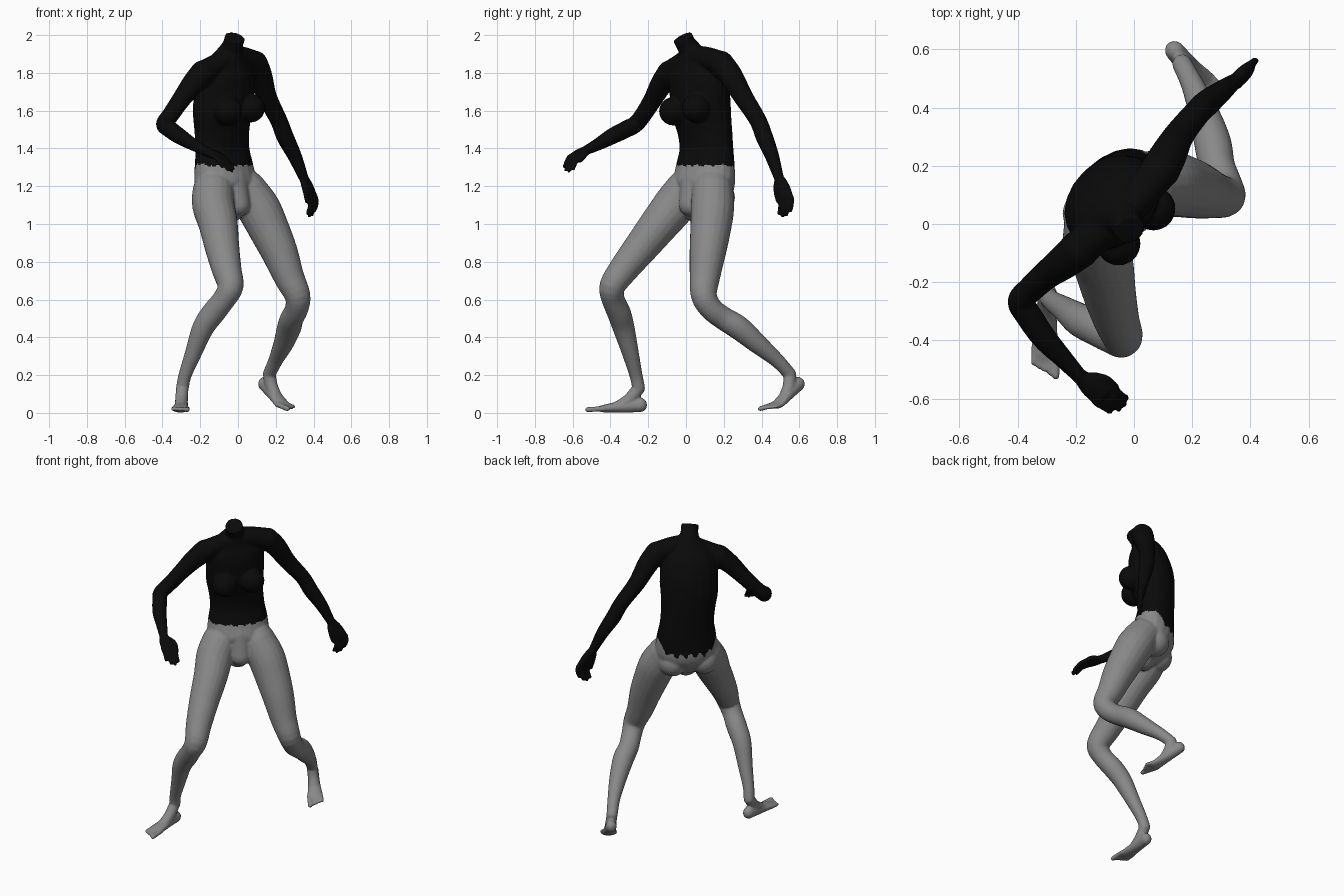
import bpy, bmesh, math
from mathutils import Vector

cube = bpy.data.objects.get("Cube")
if cube:
    bpy.data.objects.remove(cube, do_unlink=True)

D = math.sqrt(0.5)
LEFT = Vector((D, D, 0))      # the body's own left
FRONT = Vector((D, -D, 0))    # the way the chest faces
UP = Vector((0, 0, 1))
SIDES = 20
bm = bmesh.new()


def material(name, rgb):
    m = bpy.data.materials.new(name)
    m.use_nodes = True
    m.diffuse_color = (*rgb, 1)
    bsdf = m.node_tree.nodes["Principled BSDF"]
    bsdf.inputs["Base Color"].default_value = (*rgb, 1)
    bsdf.inputs["Roughness"].default_value = 0.8
    return m


def body(l, f, z, a, b):
    """Row given as left, forward, height and two radii."""
    p = LEFT * l + FRONT * f
    return (p.x, p.y, z, a, b)


def spline(rows, steps=4):
    """Catmull-Rom through rows of x, y, z, radius, radius."""
    pts = [Vector((*r, r[3])) if len(r) == 4 else Vector(r) for r in rows]
    pts = [pts[0] * 2 - pts[1]] + pts + [pts[-1] * 2 - pts[-2]]
    out = []
    for p, q, r, s in zip(pts, pts[1:], pts[2:], pts[3:]):
        for i in range(steps):
            t = i / steps
            out.append((q * 2 + (r - p) * t + (p * 2 - q * 5 + r * 4 - s) * t ** 2
                        + (q * 3 - p - r * 3 + s) * t ** 3) / 2)
    return out + [pts[-2]]


def tube(rows, side=LEFT, flat_end=False):
    """Closed limb with elliptical rings and rounded ends."""
    pts = spline(rows)
    pos = [Vector(p[:3]) for p in pts]
    rings = []
    for i, p in enumerate(pts):
        tan = (pos[min(i + 1, len(pos) - 1)] - pos[max(i - 1, 0)]).normalized()
        rings.append((pos[i], tan, p[3], p[4]))

    def cap(ring, sign):
        c, tan, a, b = ring
        return [(c + tan * sign * min(a, b) * math.sin(w), tan, a * math.cos(w), b * math.cos(w))
                for w in (0.4, 0.8, 1.2, 1.45)]

    end = [] if flat_end else cap(rings[-1], 1)
    rings = cap(rings[0], -1)[::-1] + rings + end
    loops = []
    for c, tan, a, b in rings:
        u = (side - tan * side.dot(tan)).normalized()
        v = tan.cross(u)
        loops.append([bm.verts.new(c + u * a * math.cos(w) + v * b * math.sin(w))
                      for w in (math.tau * k / SIDES for k in range(SIDES))])
    for lo, hi in zip(loops, loops[1:]):
        for k in range(SIDES):
            n = (k + 1) % SIDES
            bm.faces.new((lo[k], lo[n], hi[n], hi[k]))
    bm.faces.new(loops[0][::-1])
    bm.faces.new(loops[-1])


def ball(l, f, z, r):
    b = bmesh.ops.create_icosphere(bm, subdivisions=3, radius=r)
    bmesh.ops.translate(bm, verts=b["verts"], vec=LEFT * l + FRONT * f + UP * z)


def foot(ankle, heel, sole, toe_dir, inner):
    """Heel, arch and five toes; inner points to the big toe."""
    ankle, heel, sole, t, s = map(Vector, (ankle, heel, sole, toe_dir, inner))
    t.normalize()
    s.normalize()
    mid = heel.lerp(sole, 0.5)
    tube([(*heel, .034, .038), (*mid, .037, .032), (*sole, .048, .021),
          (*(sole + t * .03), .046, .014)], s)
    tube([(*ankle, .033), (*(mid.lerp(ankle, 0.3)), .034), (*(sole.lerp(mid, 0.3)), .032, .018)], s)
    for i in range(5):
        base = sole + s * (.037 - .019 * i)
        tip = base + t * (.092 - .011 * i)
        r = .014 if i == 0 else .0105
        tube([(*base, r), (*base.lerp(tip, 0.6), r), (*tip, r)], s)


def hand(wrist, knuckle, finger_dir, side, curl):
    """Palm, four curled fingers and a thumb on the far side."""
    w, k, t, s, c = map(Vector, (wrist, knuckle, finger_dir, side, curl))
    t.normalize()
    s.normalize()
    tube([(*w, .026, .024), (*w.lerp(k, 0.5), .041, .025), (*k, .043, .019)], s)
    for i in range(4):
        base = k + s * (.024 * i - .036)
        length = (.085, .098, .092, .07)[i]
        tube([(*base, .0125), (*(base + t * length * .5), .0115),
              (*(base + t * length + c * .3 * length), .01)], s)
    root = w.lerp(k, 0.35) - s * .03
    tube([(*root, .016), (*(root - s * .02 + (k - w) * .4), .014),
          (*(root - s * .022 + (k - w) * .85 + c * .02), .011)], s)


# Trunk from crotch to open neck
tube([body(.01, -.06, 1.07, .07, .06), body(.015, -.09, 1.13, .15, .1),
      body(.02, -.11, 1.2, .188, .135), body(.02, -.125, 1.3, .185, .122),
      body(.018, -.135, 1.4, .168, .112), body(.01, -.13, 1.5, .168, .12),
      body(0, -.115, 1.6, .178, .135), body(0, -.1, 1.7, .18, .135),
      body(-.005, -.08, 1.8, .17, .115), body(-.01, -.06, 1.87, .12, .08),
      body(-.012, -.04, 1.92, .068, .062), body(-.018, -.02, 1.95, .054, .054),
      body(-.025, .003, 1.99, .054, .054)], flat_end=True)

# Shoulder girdle
tube([(-.185, -.085, 1.8, .064), (-.1, -.02, 1.85, .058), (-.04, .03, 1.88, .06),
      (.02, .1, 1.88, .06), (.09, .185, 1.85, .066)], UP)

# Bust, buttocks and lower belly
for sgn in (-1, 1):
    ball(.085 * sgn, .01, 1.605 + .008 * sgn, .076)
    ball(.095 * sgn + .01, -.135, 1.14, .09)
tube([body(.02, -.015, 1.1, .065, .06), body(.015, -.04, 1.24, .075, .06)])

# Arms
tube([(.09, .185, 1.85, .068), (.12, .24, 1.78, .063), (.155, .305, 1.67, .052),
      (.215, .38, 1.55, .046), (.25, .415, 1.46, .046), (.3, .455, 1.36, .038),
      (.345, .49, 1.25, .027)])
tube([(-.185, -.085, 1.8, .068), (-.24, -.13, 1.74, .06), (-.3, -.175, 1.66, .05),
      (-.355, -.225, 1.58, .046), (-.39, -.265, 1.53, .045), (-.365, -.31, 1.505, .046),
      (-.31, -.39, 1.465, .043), (-.245, -.46, 1.425, .034), (-.185, -.525, 1.392, .026)], UP)
hand((.345, .49, 1.25), (.395, .53, 1.14), (.1, 0, -1), (.5, .85, 0), (-.7, -.3, 0))
hand((-.185, -.525, 1.392), (-.11, -.585, 1.36), (.7, -.45, -.5), (-.65, -.75, 0), (0, 0, -1))

# Legs
tube([(.04, .14, 1.18, .11), (.11, .14, 1.08, .115), (.165, .13, .97, .108),
      (.22, .115, .85, .097), (.27, .1, .72, .081), (.315, .095, .62, .069),
      (.31, .135, .55, .062), (.285, .2, .5, .062), (.27, .28, .45, .064),
      (.24, .38, .365, .053), (.2, .48, .28, .039), (.165, .55, .205, .034)])
tube([(-.13, 0, 1.18, .11), (-.13, -.06, 1.1, .113), (-.105, -.14, 1, .104),
      (-.085, -.235, .88, .092), (-.06, -.33, .76, .079), (-.04, -.39, .67, .069),
      (-.075, -.385, .6, .061), (-.13, -.355, .53, .063), (-.185, -.33, .45, .058),
      (-.235, -.295, .32, .045), (-.28, -.265, .2, .035), (-.295, -.25, .13, .034)])
foot((.165, .55, .205), (.14, .595, .155), (.235, .485, .045), (.6, -.75, -.25), (-.78, -.62, 0))
foot((-.295, -.25, .13), (-.297, -.24, .042), (-.306, -.43, .023), (0, -1, -.06), (1, 0, 0))

# Fuse the parts into one smooth skin
bmesh.ops.recalc_face_normals(bm, faces=bm.faces)
mesh = bpy.data.meshes.new("body")
bm.to_mesh(mesh)
bm.free()
figure = bpy.data.objects.new("body", mesh)
bpy.context.collection.objects.link(figure)
remesh = figure.modifiers.new("fuse", 'REMESH')
remesh.mode = 'VOXEL'
remesh.voxel_size = .007
relax = figure.modifiers.new("relax", 'SMOOTH')
relax.factor = .5
relax.iterations = 5
deps = bpy.context.evaluated_depsgraph_get()
skin = bpy.data.meshes.new_from_object(figure.evaluated_get(deps))
figure.modifiers.clear()
figure.data = skin
skin.name = "body"

# Black top with a ragged hem that dips at the back; grey below
skin.materials.clear()
skin.materials.append(material("grey_legs", (.25, .25, .25)))
skin.materials.append(material("black_top", (.003, .003, .003)))
for face in skin.polygons:
    c = face.center
    l, f = c.dot(LEFT), c.dot(FRONT)
    dip = min(max((-f - .15) / .07, 0), 1)
    hem = 1.31 - .09 * dip + (.004 + .012 * dip) * math.sin(l * 110) + .003 * math.sin(l * 270)
    is_hand = abs(l) > .4 and c.z > 1
    face.material_index = int(c.z > hem or is_hand)
    face.use_smooth = True
